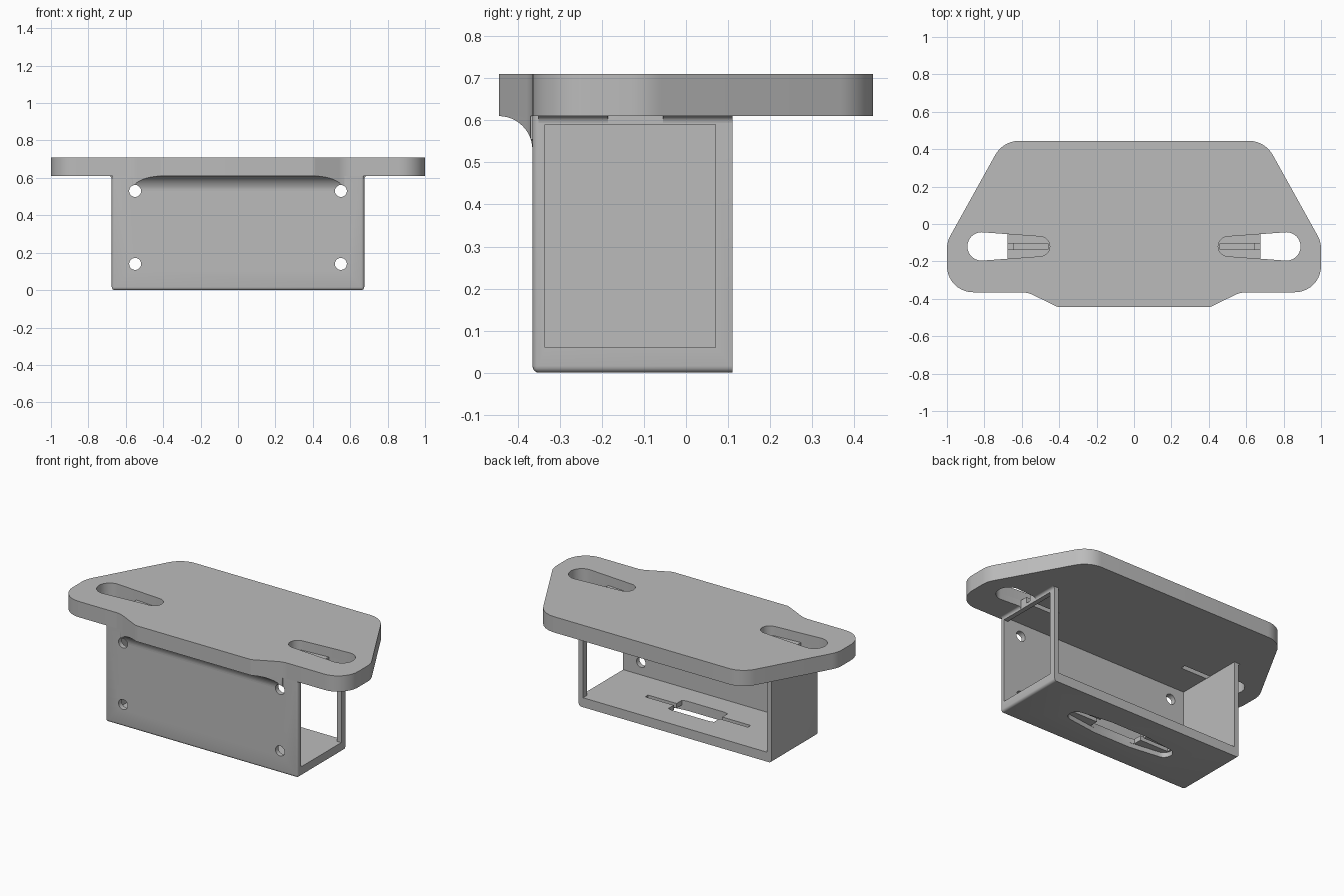
import bpy, bmesh
from math import sin, cos, pi, radians
from mathutils import Vector

cube = bpy.data.objects.get("Cube")
if cube:
    bpy.data.objects.remove(cube, do_unlink=True)

grey = bpy.data.materials.new("bracket_grey")
grey.use_nodes = True
grey.diffuse_color = (0.5, 0.5, 0.5, 1)
grey.node_tree.nodes["Principled BSDF"].inputs["Base Color"].default_value = (0.5, 0.5, 0.5, 1)

BASE, TOP = 0.61, 0.71           # plate underside and top
HALF, FRONT, BACK = 0.675, -0.365, 0.11
WALL, FLOOR = 0.03, 0.06
SLOT_Y = -0.12


def prism(name, pts, lo, hi, axis="z"):
    """Extrude a 2D profile along an axis."""
    place = {"x": lambda a, b, t: (t, a, b),
             "y": lambda a, b, t: (a, t, b),
             "z": lambda a, b, t: (a, b, t)}[axis]
    bm = bmesh.new()
    ends = [[bm.verts.new(place(a, b, t)) for a, b in pts] for t in (lo, hi)]
    n = len(pts)
    for ring in ends:
        bm.faces.new(ring)
    for i in range(n):
        j = (i + 1) % n
        bm.faces.new((ends[0][i], ends[0][j], ends[1][j], ends[1][i]))
    bmesh.ops.recalc_face_normals(bm, faces=bm.faces)
    mesh = bpy.data.meshes.new(name)
    bm.to_mesh(mesh)
    bm.free()
    obj = bpy.data.objects.new(name, mesh)
    bpy.context.collection.objects.link(obj)
    mesh.materials.append(grey)
    return obj


def block(name, x0, x1, y0, y1, z0, z1):
    return prism(name, [(x0, y0), (x1, y0), (x1, y1), (x0, y1)], z0, z1)


def activate(obj):
    bpy.ops.object.select_all(action="DESELECT")
    obj.select_set(True)
    bpy.context.view_layer.objects.active = obj


def combine(obj, tool, operation="DIFFERENCE", keep=False):
    activate(obj)
    mod = obj.modifiers.new("cut", "BOOLEAN")
    mod.operation, mod.object, mod.solver = operation, tool, "EXACT"
    bpy.ops.object.modifier_apply(modifier=mod.name)
    if not keep:
        bpy.data.objects.remove(tool, do_unlink=True)


def arc(cx, cy, r, a0, a1, n=12):
    steps = [radians(a0 + (a1 - a0) * i / n) for i in range(n + 1)]
    return [(cx + r * cos(a), cy + r * sin(a)) for a in steps]


def rounded(corners, n=10):
    """Round each (x, y, radius) corner of a closed polygon."""
    out = []
    for i, (x, y, r) in enumerate(corners):
        p = Vector((x, y))
        u = (Vector(corners[i - 1][:2]) - p).normalized()
        v = (Vector(corners[(i + 1) % len(corners)][:2]) - p).normalized()
        half = u.angle(v) / 2
        centre = p + (u + v).normalized() * (r / sin(half))
        start = p + u * (r * cos(half) / sin(half)) - centre
        turn = (pi - 2 * half) * (1 if u.cross(v) < 0 else -1)
        for k in range(n + 1):
            t = turn * k / n
            out.append((centre.x + start.x * cos(t) - start.y * sin(t),
                        centre.y + start.x * sin(t) + start.y * cos(t)))
    return out


# Plate outline, mirrored from its left half, counter-clockwise
half = [(0.405, -0.445, 0.05), (0.57, FRONT, 0.15), (1, FRONT, 0.14),
        (1, -0.095, 0.15), (0.70, 0.445, 0.15)]
outline = rounded(half + [(-x, y, r) for x, y, r in reversed(half)])


def keyhole(side):
    pts = arc(0.815, SLOT_Y, 0.076, -90, 90) + arc(0.503, SLOT_Y, 0.053, 90, 270)
    return [(side * x, y) for x, y in pts]


def slot_head(side):
    """Full-depth part of the keyhole, beyond the box wall."""
    cut = prism("slot_cutter", keyhole(side), 0.55, 0.8)
    inner = block("slot_trim", *sorted((side * 0.3, side * HALF)), -0.5, 0.3, 0.5, 0.9)
    combine(cut, inner)
    return cut


# Top plate with two stepped keyhole slots
plate = prism("top_plate", outline, BASE, TOP)
for side in (1, -1):
    combine(plate, prism("pocket_cutter", keyhole(side), 0.65, 0.8))
    combine(plate, slot_head(side))
    x0, x1 = sorted((side * 0.46, side * 0.7))
    combine(plate, block("slit_cutter", x0, x1, SLOT_Y - 0.016, SLOT_Y + 0.016, 0.55, 0.75))

# Box with softened outer edges, hollow and open at the back
box = block("box_shell", -HALF, HALF, FRONT, BACK, 0, BASE)
bm = bmesh.new()
bm.from_mesh(box.data)
soft = []
for e in bm.edges:
    mid = (e.verts[0].co + e.verts[1].co) / 2
    if mid.z < BASE - 0.01 and mid.y < BACK - 0.01:
        soft.append(e)
bmesh.ops.bevel(bm, geom=soft, offset=0.016, segments=4, profile=0.5, affect="EDGES")
bm.to_mesh(box.data)
bm.free()
combine(box, block("cavity_cutter", WALL - HALF, HALF - WALL, FRONT + WALL, 0.3, FLOOR, 0.8))
# Window in the left wall
combine(box, block("window_cutter", 0.6, 0.8, FRONT + WALL, 0.07, FLOOR, 0.59))

# Floor slot: recess below, narrow slit above, open middle
recess = (arc(0.32, SLOT_Y, 0.05, -90, 90) + [(0.13, SLOT_Y + 0.075), (-0.13, SLOT_Y + 0.075)]
          + arc(-0.32, SLOT_Y, 0.05, 90, 270) + [(-0.13, SLOT_Y - 0.075), (0.13, SLOT_Y - 0.075)])
combine(box, prism("recess_cutter", recess, -0.1, 0.03))
middle = [(max(-0.16, min(0.16, x)), y) for x, y in recess if abs(x) < 0.2]
middle = [(0.16, SLOT_Y - 0.068), (0.16, SLOT_Y + 0.068)] + middle[:2] + \
         [(-0.16, SLOT_Y + 0.068), (-0.16, SLOT_Y - 0.068)] + middle[2:]
combine(box, prism("opening_cutter", middle, -0.1, 0.1))
combine(box, block("floor_slit_cutter", -0.36, 0.36, SLOT_Y - 0.014, SLOT_Y + 0.014, -0.1, 0.1))

# Concave support lip below the front of the plate
lip_profile = arc(-0.445, 0.53, 0.08, 0, 90) + [(-0.35, BASE), (-0.35, 0.53)]
lip = prism("front_lip", lip_profile, -0.57, 0.57, "x")
combine(lip, prism("lip_trim", outline, 0.4, 0.8), "INTERSECT")

# Screw holes in the front wall
for x in (-0.55, 0.55):
    for z in (0.14, 0.53):
        hole = prism("hole_cutter", arc(x, z, 0.032, 0, 345, 23), -0.6, -0.2, "y")
        if z > 0.5:
            combine(lip, hole, keep=True)
        combine(box, hole)

# Small fillets where the side walls meet the plate
parts = [plate, box, lip]
for side, label in ((1, "left"), (-1, "right")):
    profile = arc(0.691, 0.594, 0.016, 90, 180, 6) + [(0.66, 0.594), (0.66, BASE)]
    fillet = prism(label + "_fillet", [(side * x, z) for x, z in profile],
                   -0.35, BACK, "y")
    combine(fillet, slot_head(side))
    parts.append(fillet)

for obj in parts:
    activate(obj)
    bpy.ops.object.shade_smooth_by_angle(angle=radians(30))
